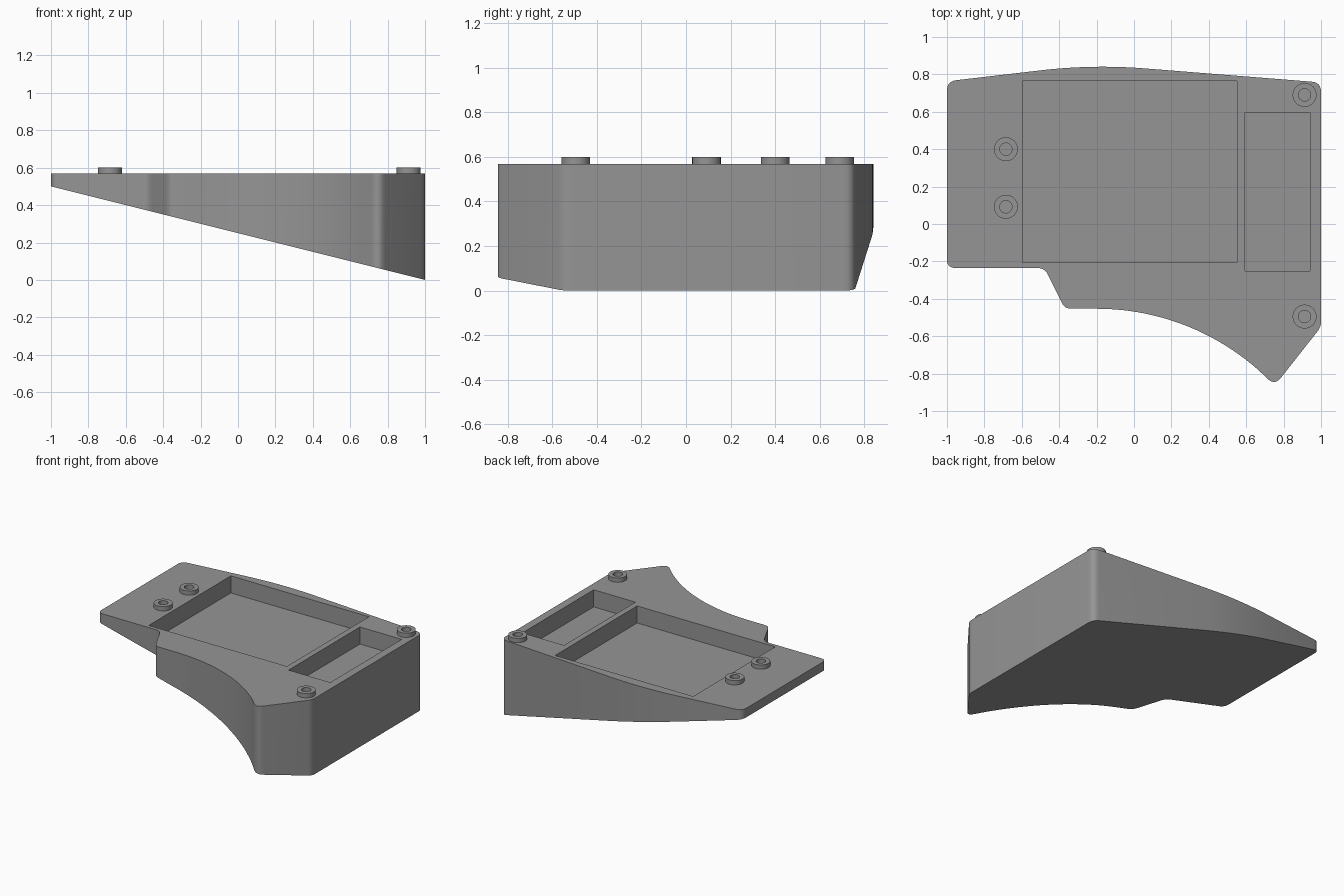
import bpy, bmesh, math
from mathutils import Vector

if "Cube" in bpy.data.objects:
    bpy.data.objects.remove(bpy.data.objects["Cube"])

DECK, FLOOR, BOSS_TOP = 0.568, 0.44, 0.60

grey = bpy.data.materials.new("mid grey")
grey.diffuse_color = (0.30, 0.30, 0.30, 1)
grey.use_nodes = True
grey.node_tree.nodes["Principled BSDF"].inputs["Base Color"].default_value = grey.diffuse_color


def make_object(name, bm):
    bmesh.ops.recalc_face_normals(bm, faces=bm.faces)
    mesh = bpy.data.meshes.new(name)
    bm.to_mesh(mesh)
    bm.free()
    mesh.materials.append(grey)
    obj = bpy.data.objects.new(name, mesh)
    bpy.context.collection.objects.link(obj)
    return obj


def activate(obj):
    bpy.ops.object.select_all(action='DESELECT')
    obj.select_set(True)
    bpy.context.view_layer.objects.active = obj


def rounded(prev, corner, nxt, trim, steps=6):
    """Points that round a corner, starting a trim length before it."""
    p, c, n = Vector(prev), Vector(corner), Vector(nxt)
    a, b = c + (p - c).normalized() * trim, c + (n - c).normalized() * trim
    return [a * (1 - t) ** 2 + c * 2 * t * (1 - t) + b * t * t
            for t in (i / steps for i in range(steps + 1))]


# Outline corners, clockwise from the back left: x, y, rounding length
corners = [(-1, 0.763, 0.05), (-0.22, 0.854, 0.28), (1, 0.757, 0.05),
           (1, -0.55, 0.03), (0.752, -0.865, 0.055)]
arc_start, arc_end, arc_r = 0.67, -0.2, 1.305
arc = [Vector((x, -0.453 - arc_r + math.sqrt(arc_r ** 2 - (x - arc_end) ** 2)))
       for x in (arc_start + (arc_end - arc_start) * i / 24 for i in range(25))]
tail = [(-0.37, -0.453, 0.035), (-0.478, -0.235, 0.04), (-1, -0.235, 0.045)]


def round_chain(chain, before, after):
    pts = [before] + [c[:2] for c in chain] + [after]
    out = []
    for i, c in enumerate(chain):
        steps = 16 if c[2] > 0.1 else 6
        out += rounded(pts[i], pts[i + 1], pts[i + 2], c[2], steps)
    return out


outline = round_chain(corners, tail[-1][:2], arc[0]) + arc
outline += round_chain(tail, arc[-1], corners[0][:2])

# Wedge body: flat deck and sloping underside
bm = bmesh.new()
top = [bm.verts.new((p.x, p.y, DECK)) for p in outline]
low = [bm.verts.new((p.x, p.y, 0.25 * (1 - p.x))) for p in outline]
bm.faces.new(top)
bm.faces.new(low[::-1])
for i in range(len(top)):
    j = (i + 1) % len(top)
    bm.faces.new((top[i], low[i], low[j], top[j]))
body = make_object("wedge_body", bm)

# Rectangular pockets cut into the deck
for x0, x1, y0, y1 in [(-0.595, 0.55, -0.207, 0.765), (0.594, 0.94, -0.25, 0.595)]:
    bm = bmesh.new()
    bmesh.ops.create_cube(bm, size=1)
    for v in bm.verts:
        v.co = (x0 if v.co.x < 0 else x1, y0 if v.co.y < 0 else y1,
                FLOOR if v.co.z < 0 else 0.8)
    cutter = make_object("pocket_cutter", bm)
    cutter.hide_render = True
    cut = body.modifiers.new("pocket", 'BOOLEAN')
    cut.operation, cut.solver, cut.object = 'DIFFERENCE', 'EXACT', cutter
    activate(body)
    bpy.ops.object.modifier_apply(modifier=cut.name)
    bpy.data.objects.remove(cutter)
activate(body)
bpy.ops.object.shade_smooth_by_angle(angle=math.radians(30))

# Ring-shaped mounting bosses
PROFILE = [(0.064, DECK - 0.005), (0.064, BOSS_TOP), (0.033, BOSS_TOP), (0.033, DECK - 0.005)]
SIDES = 32
for k, (cx, cy) in enumerate([(-0.685, 0.40), (-0.685, 0.092), (0.912, 0.69), (0.912, -0.495)]):
    bm = bmesh.new()
    rings = [[bm.verts.new((cx + r * math.cos(2 * math.pi * i / SIDES),
                            cy + r * math.sin(2 * math.pi * i / SIDES), z))
              for i in range(SIDES)] for r, z in PROFILE]
    for a, b in zip(rings, rings[1:] + rings[:1]):
        for i in range(SIDES):
            j = (i + 1) % SIDES
            bm.faces.new((a[i], a[j], b[j], b[i]))
    boss = make_object(f"mounting_boss_{k + 1}", bm)
    activate(boss)
    bpy.ops.object.shade_smooth_by_angle(angle=math.radians(30))
